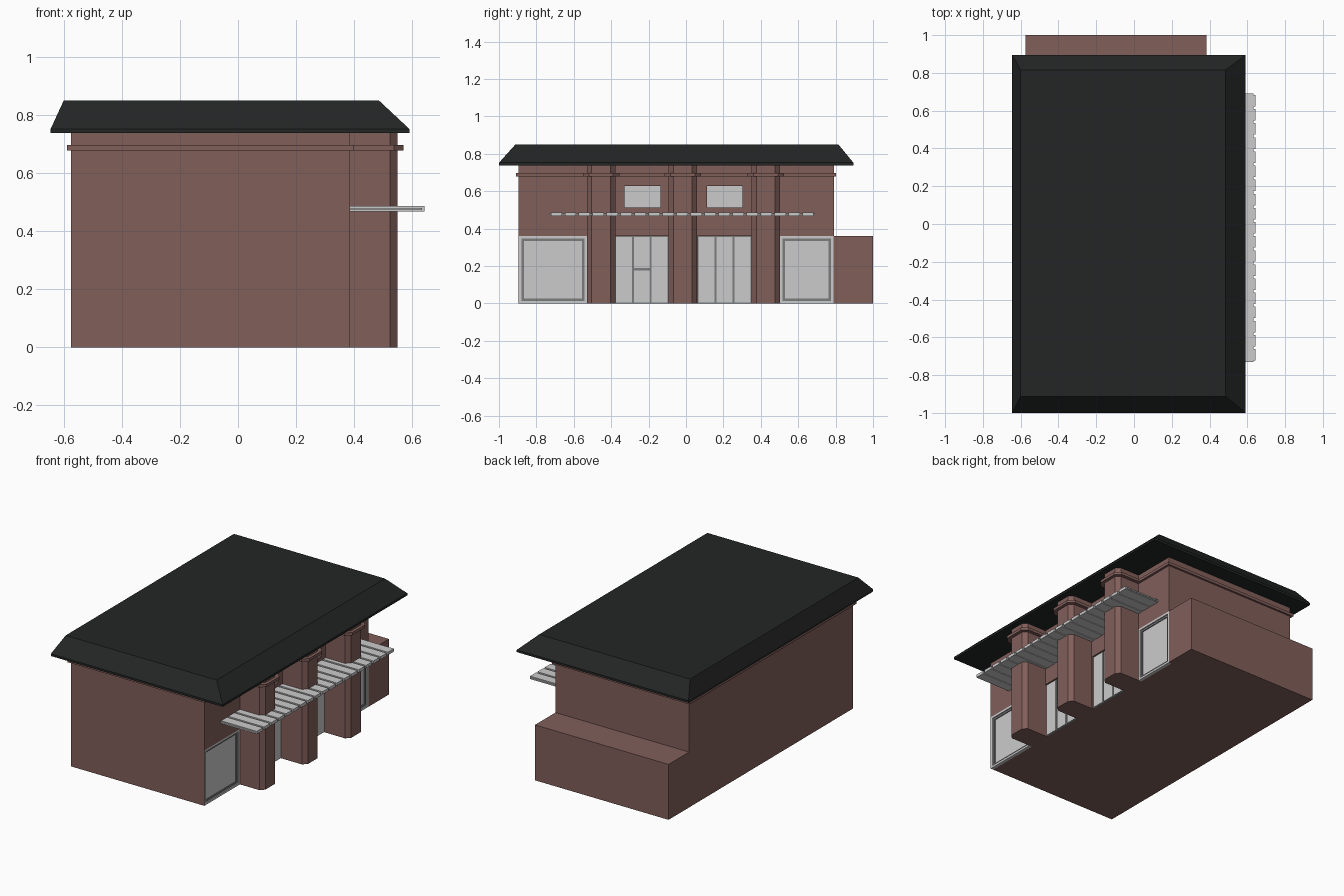
import bpy, bmesh

if "Cube" in bpy.data.objects:
    bpy.data.objects.remove(bpy.data.objects["Cube"])


def mat(name, c):
    m = bpy.data.materials.new(name)
    m.diffuse_color = (*c, 1)
    m.use_nodes = True
    m.node_tree.nodes["Principled BSDF"].inputs["Base Color"].default_value = m.diffuse_color
    return m


BROWN = mat("brown_wall", (0.22, 0.114, 0.102))
ROOF = mat("charcoal_roof", (0.017, 0.018, 0.018))
LIGHT = mat("light_grey", (0.6, 0.6, 0.6))
MID = mat("shadow_grey", (0.2, 0.2, 0.2))


def finish(bm, name, m):
    bmesh.ops.recalc_face_normals(bm, faces=bm.faces)
    me = bpy.data.meshes.new(name)
    bm.to_mesh(me)
    bm.free()
    ob = bpy.data.objects.new(name, me)
    bpy.context.collection.objects.link(ob)
    if m:
        me.materials.append(m)
    return ob


def loft(bm, rings):
    """Closed solid through rings of equal point count."""
    vs = [[bm.verts.new(p) for p in r] for r in rings]
    n = len(vs[0])
    for a, b in zip(vs, vs[1:]):
        for i in range(n):
            bm.faces.new((a[i], a[(i + 1) % n], b[(i + 1) % n], b[i]))
    bm.faces.new(vs[0])
    bm.faces.new(vs[-1])


def rect(x0, x1, y0, y1, z):
    return [(x0, y0, z), (x1, y0, z), (x1, y1, z), (x0, y1, z)]


def boxes(name, items, m):
    bm = bmesh.new()
    for x0, x1, y0, y1, z0, z1 in items:
        loft(bm, [rect(x0, x1, y0, y1, z0), rect(x0, x1, y0, y1, z1)])
    return finish(bm, name, m)


def frame(x0, x1, y0, y1, z0, z1, t):
    """Four bars of a rectangular frame facing +x."""
    return [(x0, x1, y0, y0 + t, z0, z1), (x0, x1, y1 - t, y1, z0, z1),
            (x0, x1, y0 + t, y1 - t, z0, z0 + t), (x0, x1, y0 + t, y1 - t, z1 - t, z1)]


W = 0.385   # window wall plane
D = 0.02    # recess depth
shops = [(-0.893, -0.53), (0.502, 0.788)]
doors = [(-0.378, -0.094), (0.062, 0.35)]
uppers = [(-0.335, -0.13), (0.105, 0.31)]

# Main walls with recessed openings
walls = boxes("main_walls", [(-0.575, W, -0.895, 0.79, 0, 0.745)], BROWN)
cuts = [(W - D, W + 0.1, a, b, -0.05, 0.36) for a, b in shops + doors]
cuts += [(W - D, W + 0.1, a, b, 0.505, 0.635) for a, b in uppers]
cutter = boxes("opening_cutter", cuts, None)
cutter.hide_render = True
cutter.hide_set(True)
mod = walls.modifiers.new("openings", "BOOLEAN")
mod.object = cutter
mod.solver = "EXACT"
boxes("rear_annex", [(-0.575, W, 0.79, 1.0, 0, 0.36)], BROWN)

# Large corner windows
for i, (a, b) in enumerate(shops):
    boxes(f"shop_frame_{i}", frame(W - D, W, a, b, 0, 0.36, 0.014), LIGHT)
    boxes(f"shop_bevel_{i}", frame(W - D, W - 0.007, a + .014, b - .014, .014, .346, 0.012), MID)
    boxes(f"shop_glass_{i}", [(W - D, W - 0.013, a + .026, b - .026, .026, .334)], LIGHT)

# Three-panel doors
for i, (a, b) in enumerate(doors):
    boxes(f"door_back_{i}", [(W - D, W - 0.012, a, b, 0, 0.36)], MID)
    w = (b - a) / 3
    panes = []
    for k in range(3):
        y0, y1 = a + k * w + 0.005, a + (k + 1) * w - 0.005
        spans = [(.005, .176), (.188, .356)] if i == 0 and k == 1 else [(.005, .356)]
        panes += [(W - 0.014, W - 0.006, y0, y1, z0, z1) for z0, z1 in spans]
    boxes(f"door_panels_{i}", panes, LIGHT)

# Upper windows
for i, (a, b) in enumerate(uppers):
    boxes(f"upper_frame_{i}", frame(W - D, W + 0.002, a, b, 0.505, 0.635, 0.007), BROWN)
    boxes(f"upper_glass_{i}", [(W - D, W - 0.012, a + .007, b - .007, .512, .628)], LIGHT)


# Chamfered columns and the bands around them
def column_ring(y, h, x1, c, z):
    x0 = W - 0.01
    return [(x0, y - h, z), (x1 - c, y - h, z), (x1, y - h + c, z),
            (x1, y + h - c, z), (x1 - c, y + h, z), (x0, y + h, z)]


for i, y in enumerate((-0.454, -0.017, 0.426)):
    for name, h, x1, c, z0, z1 in (("column", .076, .55, .026, 0, .745),
                                   ("column_band", .098, .57, .033, .678, .696)):
        bm = bmesh.new()
        loft(bm, [column_ring(y, h, x1, c, z) for z in (z0, z1)])
        finish(bm, f"{name}_{i}", BROWN)
boxes("wall_band", [(-0.589, 0.4, -0.909, 0.803, 0.678, 0.696)], BROWN)

# Hipped flat-top roof with a thin eave edge
bm = bmesh.new()
loft(bm, [rect(-0.645, 0.59, -1.0, 0.895, 0.738), rect(-0.645, 0.59, -1.0, 0.895, 0.752),
          rect(-0.6, 0.485, -0.912, 0.815, 0.85)])
finish(bm, "roof", ROOF)

# Slatted canopy
N, Y0, Y1 = 19, -0.73, 0.69
p = (Y1 - Y0) / N
boxes("canopy_slats", [(W, 0.642, Y0 + k * p + .007, Y0 + (k + 1) * p - .007, 0.468, 0.487)
                       for k in range(N)], LIGHT)
boxes("canopy_base", [(W, 0.633, Y0, Y1, 0.472, 0.480)], LIGHT)
